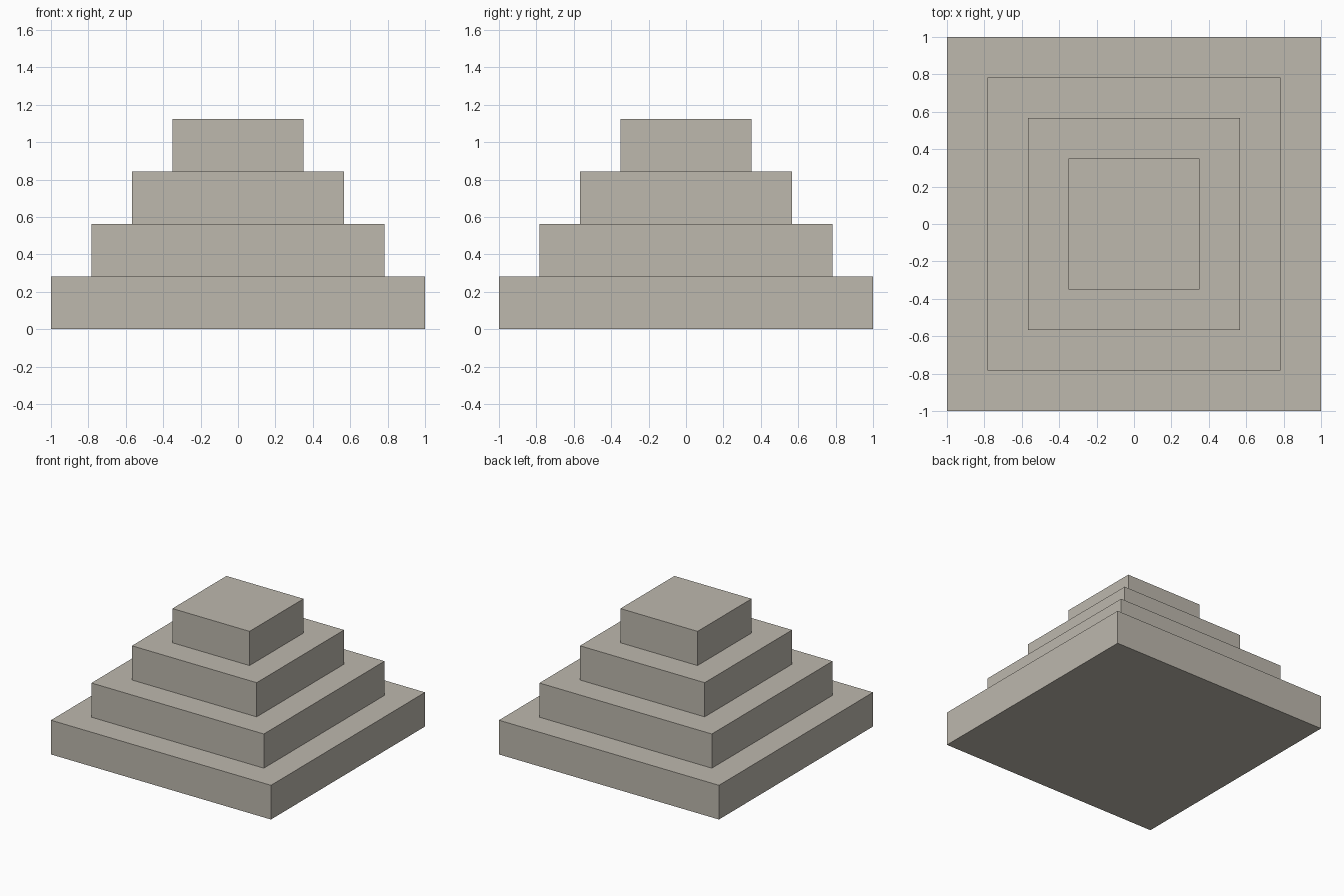
import bpy

cube = bpy.data.objects.get("Cube")
if cube:
    bpy.data.objects.remove(cube, do_unlink=True)

# Warm grey stone
stone = bpy.data.materials.new("warm_grey_stone")
stone.use_nodes = True
colour = (0.51, 0.48, 0.42, 1)
stone.diffuse_color = colour
stone.node_tree.nodes["Principled BSDF"].inputs["Base Color"].default_value = colour

STEP_HEIGHT = 0.281
BASE_WIDTH = 2.0
INSET = 0.433  # width lost from one tier to the next


def add_tier(name, level):
    width = BASE_WIDTH - INSET * level
    bpy.ops.mesh.primitive_cube_add(size=1, location=(0, 0, STEP_HEIGHT * (level + 0.5)))
    tier = bpy.context.object
    tier.name = name
    tier.scale = (width, width, STEP_HEIGHT)
    bpy.ops.object.transform_apply(location=False, rotation=False, scale=True)
    tier.data.materials.append(stone)


# Square tiers, stacked from the ground up
for level, name in enumerate(("base_tier", "lower_tier", "upper_tier", "top_tier")):
    add_tier(name, level)
